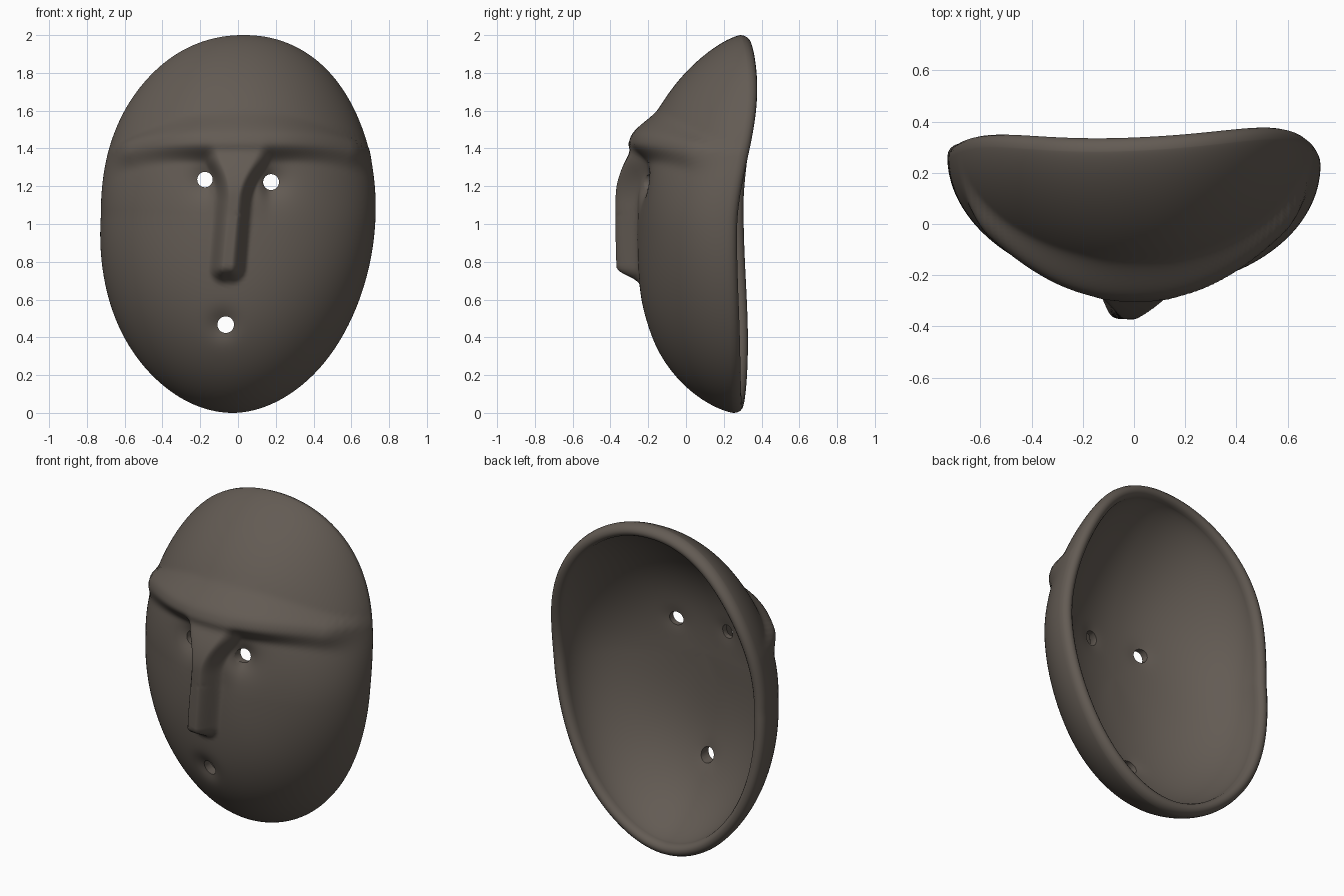
import bpy
import bmesh
from math import sin, cos, pi, exp, hypot
from mathutils import Vector, Matrix

if "Cube" in bpy.data.objects:
    bpy.data.objects.remove(bpy.data.objects["Cube"], do_unlink=True)

SEGS, RINGS, LIP = 192, 80, 8
MID = 1.05            # height of the dome's middle
DEPTH = 0.50          # depth of the dome
WALL = 0.085          # wall thickness in the middle
EDGE = 0.073          # wall thickness at the rim

# x, z, radius of the eye and mouth openings
OPENINGS = [(-0.175, 1.235, 0.041), (0.175, 1.222, 0.042), (-0.065, 0.467, 0.044)]


def smooth(a, b, v):
    t = min(1, max(0, (v - a) / (b - a)))
    return t * t * (3 - 2 * t)


def power(v, e):
    return abs(v) ** e * (1 if v >= 0 else -1)


def outline(a, inset=0.0):
    """Egg-shaped outline, as an offset from the middle."""
    c, s = cos(a), sin(a)
    e = 0.93 if s > 0 else 1.03
    e = 1 + (e - 1) * smooth(0, 0.3, abs(s))
    half = 0.95 if s > 0 else 1.05
    wave = 1 + 0.004 * sin(7 * a + 1) * s * s
    bulge = 0.045 * abs(s) * c * c if c < 0 else 0
    return (0.727 - inset) * power(c, e) * wave - bulge, (half - inset) * s


def rim(x, z, r=1):
    """Depth of the wavy rim, calming towards the middle of the dome."""
    t = z - 1
    lift = 0.075 * sin(2.25 * t) ** 2 * (1 if t > 0 else 0.25)
    return 0.243 + lift * r * r + 0.05 * x * t - 0.025 * x * (1 - abs(t))


def dome(a, r):
    s = sin(a)
    p = 2 + (0.8 if s > 0 else 1.4) * s * s
    q = 0.5 + (0.25 if s > 0 else 0.2) * s * s
    return max(0, 1 - r ** p) ** q


def hollow(x, z, width):
    """Soft dips around the openings."""
    return sum(exp(-(hypot(x - ox, z - oz) / width) ** 2) for ox, oz, rad in OPENINGS)


def relief(x, z):
    """Height of the brow, nose and hollows above the dome."""
    low, high = 1.38 - 0.35 * x ** 4, 1.62 - 0.45 * x * x
    brow = 0.082 * smooth(high, low + 0.08, z) * smooth(low - 0.06, low + 0.055, z)
    brow *= 1 - 0.45 * smooth(0.15, 0.6, abs(x))
    brow *= 1 - smooth(0.55, 0.71, abs(x))
    flare = 0.13 * smooth(1.1, 1.45, z) ** 1.5
    off = abs(x + 0.015 + 0.055 * (1.3 - z))
    edge = hypot(max(0, off - 0.018 - flare * 0.7), max(0, 0.768 - z))
    nose = 0.116 * smooth(0.088 + flare * 0.3, 0, edge) * smooth(1.65, 1.15, z)
    h = (brow ** 4 + nose ** 4) ** 0.25
    sockets = sum(exp(-(hypot(x - ox, z - oz) / 0.13) ** 2) for ox, oz, rad in OPENINGS[:2])
    return h - 0.03 * hollow(x, z, 0.07) - 0.026 * sockets * smooth(0.10, 0.18, abs(x))


def place(x, y, z):
    return Vector((x + 0.03 * (z - 1), y, z))


def front_point(a, r):
    ox, oz = outline(a)
    x, z = ox * r, MID + oz * r
    f = dome(a, r)
    out = Vector((x / 0.53, -2 * f - 0.001, 0)).normalized()
    return place(x, rim(x, z, r) - DEPTH * f, z) + out * relief(x, z)


def lip_point(a, t):
    ox, oz = outline(a, EDGE * (1 - cos(t)) / 2)
    return place(ox, rim(ox, MID + oz) + 0.045 * sin(t), MID + oz)


def back_point(a, r):
    ox, oz = outline(a, EDGE)
    x, z = ox * r, MID + oz * r
    y = rim(x, z, r) - (DEPTH - WALL) * dome(a, r)
    return place(x, y - 0.01 * hollow(x, z, 0.06), z)


# Closed shell: front dome, rounded lip, hollow back
steps = [sin(pi / 2 * i / RINGS) for i in range(1, RINGS + 1)]
rows = [(front_point, r) for r in steps]
rows += [(lip_point, pi * i / LIP) for i in range(1, LIP)]
rows += [(back_point, r) for r in reversed(steps)]

bm = bmesh.new()
loops = [[bm.verts.new(fn(2 * pi * k / SEGS, v)) for k in range(SEGS)] for fn, v in rows]
for one, two in zip(loops, loops[1:]):
    for k in range(SEGS):
        n = (k + 1) % SEGS
        bm.faces.new((one[k], one[n], two[n], two[k]))
for loop, fn in ((loops[0], front_point), (loops[-1], back_point)):
    tip = bm.verts.new(fn(0, 0))
    for k in range(SEGS):
        bm.faces.new((tip, loop[k], loop[(k + 1) % SEGS]))
bmesh.ops.recalc_face_normals(bm, faces=bm.faces)
mesh = bpy.data.meshes.new("mask_shell")
bm.to_mesh(mesh)
bm.free()
mask = bpy.data.objects.new("mask_shell", mesh)
bpy.context.collection.objects.link(mask)

# Cutter rods for the eyes and mouth
bm = bmesh.new()
for ox, oz, rad in OPENINGS:
    spot = Matrix.Translation((ox, -0.1, oz)) @ Matrix.Rotation(pi / 2, 4, 'X')
    bmesh.ops.create_cone(bm, cap_ends=True, segments=32, radius1=rad, radius2=rad,
                          depth=1.0, matrix=spot)
cut_mesh = bpy.data.meshes.new("opening_cutter")
bm.to_mesh(cut_mesh)
bm.free()
cutter = bpy.data.objects.new("opening_cutter", cut_mesh)
cutter.hide_render = True
bpy.context.collection.objects.link(cutter)

cut = mask.modifiers.new("openings", 'BOOLEAN')
cut.operation = 'DIFFERENCE'
cut.solver = 'EXACT'
cut.object = cutter
bpy.context.view_layer.objects.active = mask
for ob in bpy.context.selected_objects:
    ob.select_set(False)
mask.select_set(True)
bpy.ops.object.modifier_apply(modifier=cut.name)
bpy.data.objects.remove(cutter, do_unlink=True)

# Dark clay colour
clay = bpy.data.materials.new("dark_clay")
clay.use_nodes = True
colour = (0.125, 0.105, 0.088, 1)
clay.diffuse_color = colour
clay.node_tree.nodes["Principled BSDF"].inputs["Base Color"].default_value = colour
mask.data.materials.clear()
mask.data.materials.append(clay)
bpy.ops.object.shade_smooth_by_angle(angle=0.9)
